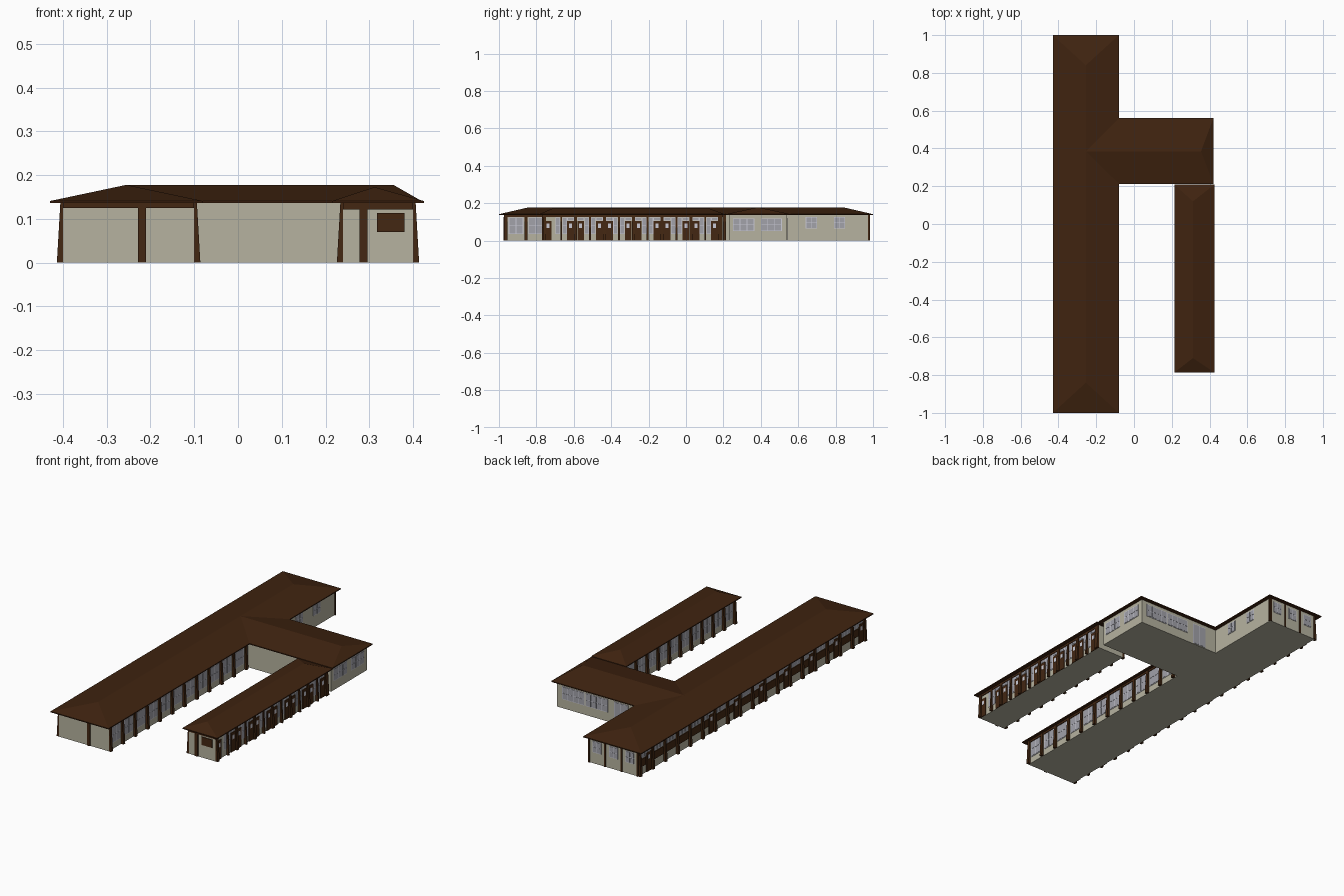
import bpy, bmesh
from mathutils import Matrix, Vector

if "Cube" in bpy.data.objects:
    bpy.data.objects.remove(bpy.data.objects["Cube"])


def material(name, rgb):
    m = bpy.data.materials.new(name)
    m.use_nodes = True
    m.diffuse_color = (*rgb, 1)
    m.node_tree.nodes["Principled BSDF"].inputs["Base Color"].default_value = (*rgb, 1)
    return m


ROOF = material("roof_brown", (0.05, 0.017, 0.005))
TRIM = material("timber_brown", (0.056, 0.02, 0.006))
WALL = material("wall_beige", (0.47, 0.45, 0.35))
FRAME = material("frame_pale_grey", (0.6, 0.6, 0.67))
GLASS = material("glass_grey", (0.36, 0.36, 0.4))


class Part:
    """Collects simple solids into one object."""

    def __init__(self, name, mat):
        self.name, self.mat, self.bm = name, mat, bmesh.new()

    def box(self, x0, x1, y0, y1, z0, z1):
        mid = Vector((x0 + x1, y0 + y1, z0 + z1)) / 2
        size = Vector((abs(x1 - x0), abs(y1 - y0), abs(z1 - z0)))
        mat = Matrix.Translation(mid) @ Matrix.Diagonal((*size, 1))
        return bmesh.ops.create_cube(self.bm, size=1, matrix=mat)["verts"]

    def on_wall(self, wall, a0, a1, z0, z1, depth):
        axis, pos, sign = wall
        out = pos + sign * depth
        if axis == "x":
            return self.box(pos, out, a0, a1, z0, z1)
        return self.box(a0, a1, pos, out, z0, z1)

    def finish(self):
        bmesh.ops.recalc_face_normals(self.bm, faces=self.bm.faces)
        mesh = bpy.data.meshes.new(self.name)
        self.bm.to_mesh(mesh)
        self.bm.free()
        mesh.materials.append(self.mat)
        bpy.context.collection.objects.link(bpy.data.objects.new(self.name, mesh))


def hip_roof(name, x0, x1, y0, y1, ridge_a, ridge_b, peak):
    part = Part(name, ROOF)
    bm = part.bm
    corners = [(x0, y0), (x1, y0), (x1, y1), (x0, y1)]
    low = [bm.verts.new((*c, 0.136)) for c in corners]
    eave = [bm.verts.new((*c, 0.141)) for c in corners]
    a, b = bm.verts.new((*ridge_a, peak)), bm.verts.new((*ridge_b, peak))
    bm.faces.new(low)
    for i in range(4):
        j = (i + 1) % 4
        bm.faces.new((low[i], low[j], eave[j], eave[i]))
    e = eave
    if ridge_a[0] == ridge_b[0]:
        slopes = [(e[0], e[1], a), (e[1], e[2], b, a), (e[2], e[3], b), (e[3], e[0], a, b)]
    else:
        slopes = [(e[0], e[1], b, a), (e[1], e[2], b), (e[2], e[3], a, b), (e[3], e[0], a)]
    for f in slopes:
        bm.faces.new(f)
    part.finish()


# Roofs
hip_roof("main_roof", -0.43, -0.08, -1, 1, (-0.255, -0.84), (-0.255, 0.84), 0.178)
hip_roof("wing_roof", -0.10, 0.42, 0.213, 0.56, (-0.262, 0.385), (0.355, 0.385), 0.178)
hip_roof("annex_roof", 0.215, 0.425, -0.785, 0.208, (0.312, -0.71), (0.312, 0.12), 0.173)

# Wall blocks
for name, dims in (("main_walls", (-0.4, -0.1, -0.97, 0.98)),
                   ("wing_walls", (-0.11, 0.4, 0.23, 0.54)),
                   ("annex_walls", (0.24, 0.4, -0.765, 0.195))):
    block = Part(name, WALL)
    block.box(*dims, 0, 0.138)
    block.finish()

MAIN_E, MAIN_W = ("x", -0.1, 1), ("x", -0.4, -1)
MAIN_S, MAIN_N = ("y", -0.97, -1), ("y", 0.98, 1)
WING_E, WING_N = ("x", 0.4, 1), ("y", 0.54, 1)
ANNEX_E, ANNEX_W, ANNEX_S = ("x", 0.4, 1), ("x", 0.24, -1), ("y", -0.765, -1)

columns, beams = Part("tapered_columns", TRIM), Part("beams_and_posts", TRIM)
doors, boards = Part("doors", TRIM), Part("panel_boards", TRIM)
frames, panes = Part("window_frames", FRAME), Part("window_panes", GLASS)


def column(wall, a, width=0.016):
    # The foot leans out further than the head
    axis, pos, sign = wall
    verts = columns.on_wall(wall, a - width / 2, a + width / 2, 0, 0.138, 0.014)
    for v in verts:
        if v.co.z > 0.1 and abs(v.co.x - pos) > 0.005:
            v.co.x = pos + sign * 0.006


def window(wall, a0, a1, z0, z1, cols=2, rows=1):
    frames.on_wall(wall, a0, a1, z0, z1, 0.002)
    gap = 0.003
    w, h = (a1 - a0 - gap) / cols, (z1 - z0 - gap) / rows
    for c in range(cols):
        for r in range(rows):
            a, z = a0 + gap + c * w, z0 + gap + r * h
            panes.on_wall(wall, a, a + w - gap, z, z + h - gap, 0.003)


def door(wall, a, width=0.038):
    doors.on_wall(wall, a - width / 2, a + width / 2, 0, 0.105, 0.004)
    frames.on_wall(wall, a - 0.008, a + 0.008, 0.068, 0.09, 0.005)


def bays(start, end, count):
    step = (end - start) / count
    return [(start + i * step, start + (i + 1) * step) for i in range(count)]


# Courtyard side of the main block and annex: a tall window in every bay
for wall, span in ((MAIN_E, bays(-0.962, 0.205, 11)), (ANNEX_W, bays(-0.757, 0.187, 10))):
    for a, b in span:
        column(wall, a)
        window(wall, a + 0.014, b - 0.014, 0.035, 0.123, 2, 2)
    column(wall, span[-1][1])
    beams.on_wall(wall, span[0][0], span[-1][1], 0.125, 0.138, 0.004)

# Outer side of the main block: boards or doors under high windows
for i, (a, b) in enumerate(reversed(bays(-0.962, 0.972, 18))):
    column(MAIN_W, b)
    window(MAIN_W, a + 0.014, b - 0.014, 0.09, 0.123, 3)
    if i == 0 or (i > 4 and i % 2):
        door(MAIN_W, a + 0.03)
        boards.on_wall(MAIN_W, a + 0.055, b - 0.014, 0.045, 0.086, 0.004)
    else:
        boards.on_wall(MAIN_W, a + 0.014, b - 0.014, 0.045, 0.086, 0.004)
column(MAIN_W, -0.962)
beams.on_wall(MAIN_W, -0.97, 0.98, 0.125, 0.138, 0.004)

# Outer side of the annex: door pairs either side of a column
for k in range(6):
    c = -0.59 + 0.154 * k
    column(ANNEX_E, c)
    column(ANNEX_E, c - 0.077, 0.01)
    for s in (-1, 1):
        if c + s * 0.025 < 0.19:
            door(ANNEX_E, c + s * 0.027, 0.036)
            window(ANNEX_E, c + s * 0.027 - 0.018, c + s * 0.027 + 0.018, 0.108, 0.124, 1)
        m = c - 0.077 + s * 0.018
        window(ANNEX_E, m - 0.012, m + 0.012, 0.035, 0.124, 1, 2)
door(ANNEX_E, -0.737, 0.036)
column(ANNEX_E, -0.757)
column(ANNEX_E, 0.187)
beams.on_wall(ANNEX_E, -0.765, 0.195, 0.125, 0.138, 0.004)

# End walls: posts, head beams and the annex board
beams.on_wall(MAIN_S, -0.4, -0.1, 0.125, 0.138, 0.004)
beams.on_wall(MAIN_S, -0.228, -0.21, 0, 0.125, 0.005)
beams.on_wall(ANNEX_S, 0.24, 0.4, 0.122, 0.138, 0.004)
beams.on_wall(ANNEX_S, 0.278, 0.296, 0, 0.122, 0.005)
boards.on_wall(ANNEX_S, 0.318, 0.381, 0.07, 0.114, 0.004)
for x in (-0.396, -0.3, -0.2, -0.104):
    beams.on_wall(MAIN_N, x - 0.004, x + 0.004, 0, 0.138, 0.005)
for x in (-0.35, -0.25, -0.15):
    window(MAIN_N, x - 0.026, x + 0.026, 0.06, 0.122, 2, 2)
beams.on_wall(MAIN_E, 0.972, 0.98, 0, 0.138, 0.005)

# Windows and entrance of the wing and the north part of the main block
for y in (0.67, 0.82):
    window(MAIN_E, y - 0.03, y + 0.03, 0.065, 0.125, 2, 2)
for a, b in ((0.25, 0.365), (0.4, 0.512)):
    window(WING_E, a, b, 0.05, 0.118, 3, 2)
for a, b in bays(0.09, 0.37, 2):
    window(WING_N, a + 0.003, b - 0.003, 0.05, 0.12, 4, 2)
window(WING_N, -0.03, 0.055, 0.004, 0.12, 2)

for part in (columns, beams, doors, boards, frames, panes):
    part.finish()
